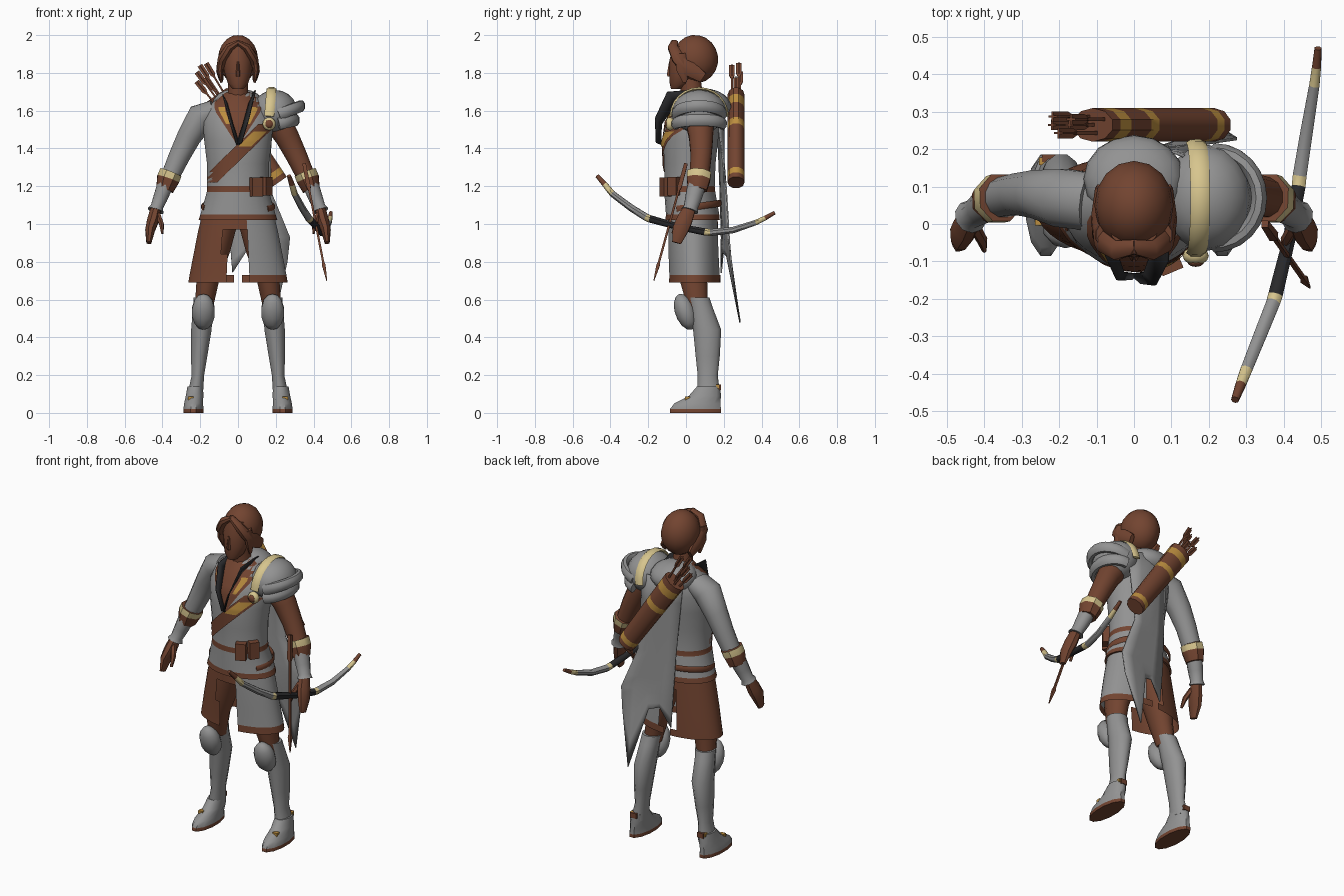
import bpy, bmesh, math
from mathutils import Vector, Matrix

if "Cube" in bpy.data.objects:
    bpy.data.objects.remove(bpy.data.objects["Cube"], do_unlink=True)


def material(name, *rgb):
    m = bpy.data.materials.new(name)
    m.use_nodes = True
    m.diffuse_color = (*rgb, 1)
    m.node_tree.nodes["Principled BSDF"].inputs["Base Color"].default_value = (*rgb, 1)
    return m


BROWN = material("brown leather", .17, .058, .03)
GREY = material("grey cloth", .29, .29, .29)
DARK = material("dark trim", .022, .022, .024)
CREAM = material("cream metal", .68, .56, .27)
GOLD = material("gold", .5, .27, .05)
X, Y, Z = Vector((1, 0, 0)), Vector((0, 1, 0)), Vector((0, 0, 1))


def finish(name, bm, mats, angle=45):
    mesh = bpy.data.meshes.new(name)
    bmesh.ops.recalc_face_normals(bm, faces=bm.faces)
    bm.to_mesh(mesh)
    bm.free()
    for m in mats:
        mesh.materials.append(m)
    ob = bpy.data.objects.new(name, mesh)
    bpy.context.collection.objects.link(ob)
    bpy.ops.object.select_all(action="DESELECT")
    ob.select_set(True)
    bpy.context.view_layer.objects.active = ob
    bpy.ops.object.shade_smooth_by_angle(angle=math.radians(angle))
    return ob


def loft(name, rings, mats, bands=None, n=12, ref=Y, level=False, caps=True, rule=None, cut=None):
    """Skin elliptical rings (x, y, z, radius u, radius v) along a path."""
    bm = bmesh.new()
    pts = [Vector(r[:3]) for r in rings]
    loops = []
    for i, r in enumerate(rings):
        t = Z if level else (pts[min(i + 1, len(pts) - 1)] - pts[max(i - 1, 0)]).normalized()
        u = ref.cross(t).normalized()
        v = t.cross(u)
        angles = [2 * math.pi * (k + .5) / n for k in range(n)]
        loops.append([bm.verts.new(pts[i] + u * r[3] * math.cos(a) + v * r[4] * math.sin(a)) for a in angles])
    for i in range(len(loops) - 1):
        for k in range(n):
            j = (k + 1) % n
            f = bm.faces.new((loops[i][k], loops[i][j], loops[i + 1][j], loops[i + 1][k]))
            c = f.calc_center_median()
            f.material_index = bands[i] if bands else rule(c) if rule else 0
    if caps:
        bm.faces.new(loops[0][::-1]).material_index = bands[0] if bands else 0
        bm.faces.new(loops[-1]).material_index = bands[-1] if bands else 0
    if cut:
        bmesh.ops.delete(bm, geom=[f for f in bm.faces if cut(f.calc_center_median())], context="FACES")
    return finish(name, bm, mats)


def sheet(name, rows, mat, thick=0):
    """Surface from a grid of points."""
    bm = bmesh.new()
    grid = [[bm.verts.new(p) for p in row] for row in rows]
    for a, b in zip(grid, grid[1:]):
        for k in range(len(a) - 1):
            bm.faces.new((a[k], a[k + 1], b[k + 1], b[k]))
    ob = finish(name, bm, [mat])
    if thick:
        ob.modifiers.new("thickness", "SOLIDIFY").thickness = thick


def ball(name, centre, radii, mat, tilt=0, detail=16):
    bm = bmesh.new()
    bmesh.ops.create_uvsphere(bm, u_segments=detail, v_segments=detail // 2 + 2, radius=1)
    bm.transform(Matrix.Translation(centre) @ Matrix.Rotation(tilt, 4, "X") @ Matrix.Diagonal((*radii, 1)))
    finish(name, bm, [mat])


def box(name, centre, size, mat, turn=0):
    bm = bmesh.new()
    bmesh.ops.create_cube(bm, size=1)
    bm.transform(Matrix.Translation(centre) @ Matrix.Rotation(turn, 4, "Z") @ Matrix.Diagonal((*size, 1)))
    finish(name, bm, [mat], 20)


# Tunic body: rings of height, depth centre, half width, half depth
TORSO = [(1.02, .035, .21, .145), (1.05, .035, .2, .142), (1.17, .02, .166, .136), (1.2, .02, .164, .133),
         (1.32, .02, .165, .137), (1.44, .025, .18, .146), (1.54, .035, .187, .142), (1.62, .05, .165, .115),
         (1.67, .06, .1, .09), (1.7, .05, .06, .06)]
loft("tunic_body", [(0, cy, z, rx, ry) for z, cy, rx, ry in TORSO], [GREY, BROWN],
     bands=[1, 0, 1] + [0] * 6, n=28, level=True)


def chest(x, z, lift):
    """Point on the front of the tunic."""
    for a, b in zip(TORSO, TORSO[1:]):
        if a[0] <= z <= b[0]:
            f = (z - a[0]) / (b[0] - a[0])
            cy, rx, ry = [p + (q - p) * f for p, q in zip(a[1:], b[1:])]
            x = max(-rx, min(rx, x))
            return (x, cy - ry * math.sqrt(1 - (x / rx) ** 2) - lift, z)


def patch(name, low, high, span, mat, lift):
    rows = []
    for z in [low + (high - low) * i / 10 for i in range(11)]:
        a, b = span(z)
        rows.append([chest(a + (b - a) * k / 8, z, lift) for k in range(9)])
    sheet(name, rows, mat)


def neck_width(z):
    return min(.125, .012 + (z - 1.43) * .65)


def sash_x(z):
    return -.14 + (z - 1.24) * 1.03


# Open neckline, gold trim and the diagonal sash
patch("open_neckline", 1.43, 1.695, lambda z: (-neck_width(z), neck_width(z)), BROWN, .006)
for s in (-1, 1):
    patch("neckline_trim", 1.53, 1.62, lambda z: (s * neck_width(z) * .55, s * neck_width(z) * .82), GOLD, .01)
patch("sash", 1.22, 1.53, lambda z: (sash_x(z) - .05, sash_x(z) + .05), BROWN, .008)
patch("sash_plate", 1.41, 1.49, lambda z: (sash_x(z) - .035, sash_x(z) + .035), GOLD, .012)

# Hip belt and pouches
arc = [-.6 + 4.1 * i / 20 for i in range(21)]
loft("hip_belt", [(.19 * math.cos(t), .035 + .148 * math.sin(t), 1.09 + .02 * math.sin(t), .006, .018) for t in arc],
     [BROWN], n=6, ref=Z)
box("front_pouch", (.095, -.105, 1.195), (.06, .05, .1), BROWN, .4)
box("side_pouch", (.145, -.06, 1.2), (.055, .05, .1), BROWN, .95)

# Skirt slit front and back, with a grey left panel and a brown hem
loft("skirt", [(0, .035, 1.04, .193, .132), (0, .037, .97, .21, .134), (0, .04, .84, .236, .136),
               (0, .045, .73, .257, .137), (0, .045, .69, .264, .138)], [BROWN, GREY], n=40, level=True, caps=False,
     rule=lambda c: int(c.x > .04 and c.z > .73),
     cut=lambda c: c.z < .97 and (-.07 < c.x < .055 if c.y < 0 else abs(c.x) < .04))

# Cape: narrow at the waist, flaring to a ragged pointed hem
top = [Vector((-.1 + .07 * k, .165 + .01 * k * (4 - k), 1.67 - .012 * k)) for k in range(5)]
waist = [Vector((-.06 + .058 * k, .185 + .008 * k, 1.18)) for k in range(5)]
flare = [Vector((-.045 + .08 * k, .192 + .01 * k, .93)) for k in range(5)]
hem = [Vector(p) for p in ((-.03, .19, .74), (.04, .2, .85), (.1, .22, .83), (.19, .29, .48), (.262, .24, .8))]
rows = [top]
for a, b in ((top, waist), (waist, flare), (flare, hem)):
    rows += [[p.lerp(q, f) for p, q in zip(a, b)] for f in (.33, .67, 1)]
sheet("cape", rows, GREY, .008)
ball("folded_hood", (0, .12, 1.64), (.135, .12, .075), GREY, -.2)

flap = [((.05, .1, 1.66), (.075, .12, 1.69)), ((.06, .02, 1.65), (.09, .02, 1.71)),
        ((.055, -.05, 1.64), (.088, -.1, 1.7)), ((.025, -.13, 1.53), (.055, -.165, 1.56)),
        ((-.01, -.135, 1.42), (.016, -.16, 1.43))]
for s in (-1, 1):
    side = "left" if s > 0 else "right"

    def limb(name, rings, *args, **kw):
        loft(side + "_" + name, [(s * r[0], *r[1:]) for r in rings], *args, **kw)

    # Legs and boots
    limb("thigh", [(.18, .06, .56, .05, .055), (.16, .04, .7, .062, .075), (.125, .04, .85, .085, .095),
                   (.09, .035, 1, .09, .095)], [BROWN], level=True)
    limb("boot_shaft", [(.226, .12, .1, .042, .062), (.212, .115, .2, .034, .055), (.206, .115, .3, .045, .066),
                        (.194, .112, .44, .056, .077), (.185, .08, .56, .055, .063), (.178, .066, .61, .059, .06)],
         [GREY], level=True)
    limb("foot", [(.236, .05, 0, .055, .14), (.236, .05, .02, .055, .14), (.235, .06, .05, .052, .126),
                  (.23, .1, .09, .048, .088), (.226, .12, .14, .043, .064)], [GREY, BROWN],
         bands=[1, 0, 0, 0], level=True)
    ball(side + "_knee_pad", (s * .183, -.003, .535), (.064, .055, .1), GREY, .35, 10)
    box(side + "_instep_buckle", (s * .25, .008, .078), (.03, .025, .02), GOLD)
    box(side + "_heel_strap", (s * .226, .176, .135), (.04, .02, .03), BROWN)
    box(side + "_heel_buckle", (s * .246, .168, .14), (.016, .02, .02), GOLD)

    # Arms, cuffs, bracers and hands
    limb("upper_arm", [(.12, .06, 1.6, .06, .08), (.195, .07, 1.565, .08, .08), (.26, .08, 1.46, .066, .066),
                       (.31, .08, 1.36, .058, .057), (.36, .07, 1.25, .05, .054)], [BROWN if s > 0 else GREY])
    limb("cuff", [(.355, .07, 1.275, .048, .052), (.356, .07, 1.272, .065, .068), (.37, .066, 1.238, .065, .067),
                  (.388, .06, 1.18, .05, .054)], [CREAM, BROWN], bands=[1, 0, 1], n=8)
    limb("bracer", [(.38, .06, 1.22, .046, .05), (.41, .04, 1.14, .04, .044), (.43, .026, 1.09, .034, .038),
                    (.436, .02, 1.07, .045, .046)], [GREY], n=10)
    limb("hand", [(.435, .018, 1.08, .03, .035), (.45, -.008, 1.02, .034, .045), (.465, -.03, .97, .028, .045),
                  (.472, -.05, .9, .014, .026)], [BROWN], n=8)
    limb("thumb", [(.425, -.01, 1.05, .016, .018), (.405, -.045, 1, .014, .016), (.4, -.07, .95, .007, .008)],
         [BROWN], n=6)

    # Collar flap, narrower on the right, and swept hair
    width = 1 if s > 0 else .6
    strip = [(Vector(a), Vector(a).lerp(Vector(b), width)) for a, b in flap]
    sheet(side + "_collar", [[(s * p.x, p.y, p.z) for p in pair] for pair in strip], DARK, .006)
    limb("hair_lock", [(-.005, -.06, 1.965, .012, .02), (.045, -.07, 1.935, .024, .028), (.082, -.045, 1.88, .025, .035),
                       (.096, .02, 1.82, .02, .045), (.09, .09, 1.775, .014, .03)], [BROWN], n=8)
    limb("side_hair", [(.085, -.03, 1.9, .018, .03), (.096, -.02, 1.82, .018, .035), (.088, -.005, 1.75, .007, .012)],
         [BROWN], n=8)

# Head
loft("neck", [(0, .05, 1.58, .075, .07), (0, .035, 1.66, .058, .06), (0, .02, 1.78, .052, .058)], [BROWN], level=True)
loft("face", [(0, -.05, 1.715, .028, .03), (0, -.034, 1.742, .054, .053), (0, -.012, 1.8, .072, .078),
              (0, -.002, 1.87, .078, .087), (0, .01, 1.94, .07, .08)], [BROWN], n=16, level=True)
loft("nose", [(0, -.086, 1.78, .013, .012), (0, -.088, 1.792, .012, .014), (0, -.084, 1.86, .006, .006)],
     [BROWN], n=8, level=True)
ball("hair", (0, .05, 1.873), (.106, .12, .128), BROWN, .15)

# Left pauldron with rolled rims, shoulder strap and clasp
ball("pauldron", (.195, .07, 1.595), (.12, .142, .115), GREY)
half = [math.pi * i / 12 for i in range(13)]
for name, reach, z, rise, r in (("upper_rim", .12, 1.58, .045, .032), ("lower_rim", .09, 1.53, .02, .033)):
    loft("pauldron_" + name, [(.215 + reach * math.sin(t), .07 + .125 * math.cos(t), z + rise * math.sin(t), r * .7, r)
                              for t in half], [GREY], n=8, ref=Z)
loft("shoulder_strap", [(.165 + .012 * math.sin(t), .07 + .148 * math.cos(t), 1.57 + .146 * math.sin(t), .01, .026)
                        for t in half], [CREAM], n=6, ref=X)
ball("strap_clasp", (.165, -.085, 1.53), (.035, .025, .035), CREAM, detail=12)
ball("clasp_centre", (.165, -.103, 1.53), (.022, .012, .022), BROWN, detail=10)

# Quiver with gold bands, and arrows
low, high = Vector((.215, .265, 1.22)), Vector((-.11, .265, 1.685))
stops = [0, .05, .11, .6, .67, .84, .93, 1]
loft("quiver", [(*low.lerp(high, f), .055 + .012 * f, .045) for f in stops], [BROWN, GOLD],
     bands=[0, 1, 0, 1, 0, 1, 0], n=10)
axis = (high - low).normalized()
across = Y.cross(axis)
for i, (a, b, reach) in enumerate([(-.04, 0, .12), (-.015, .022, .16), (.01, -.022, .18), (.035, .015, .17), (0, 0, .11)]):
    base = high + across * a + Y * b
    lean = (axis + across * a * 2).normalized()
    for fin in ((.004, .02), (.02, .004)):
        loft("quiver_arrow_%d" % i, [(*(base + lean * d), *r) for d, r in
                                     ((-.1, (.007, .007)), (reach - .085, (.007, .007)), (reach - .065, fin),
                                      (reach, fin))], [BROWN], n=4)

# Bow held in the left hand
bow = [(.27, -.47, 1.255, .011), (.285, -.43, 1.21, .015), (.3, -.39, 1.16, .017), (.34, -.29, 1.085, .019),
       (.372, -.21, 1.035, .02), (.378, -.19, 1.027, .021), (.415, -.04, .985, .018), (.44, .1, .958, .02),
       (.443, .13, .955, .02), (.462, .25, .968, .018), (.482, .37, 1.008, .015), (.488, .42, 1.032, .013),
       (.492, .47, 1.06, .01)]
loft("bow", [(*p, p[-1]) for p in bow], [GREY, DARK, CREAM, BROWN],
     bands=[3, 2, 0, 0, 2, 1, 1, 2, 0, 0, 2, 3], n=8, ref=Z)

# Loose arrow in the left hand
nock, tip = Vector((.35, 0, 1.32)), Vector((.47, -.17, .7))
loft("held_arrow", [(*nock.lerp(tip, f), r, r) for f, r in
                    ((0, .013), (.2, .016), (.23, .008), (.84, .008), (.87, .013), (1, .003))], [BROWN], n=4)
